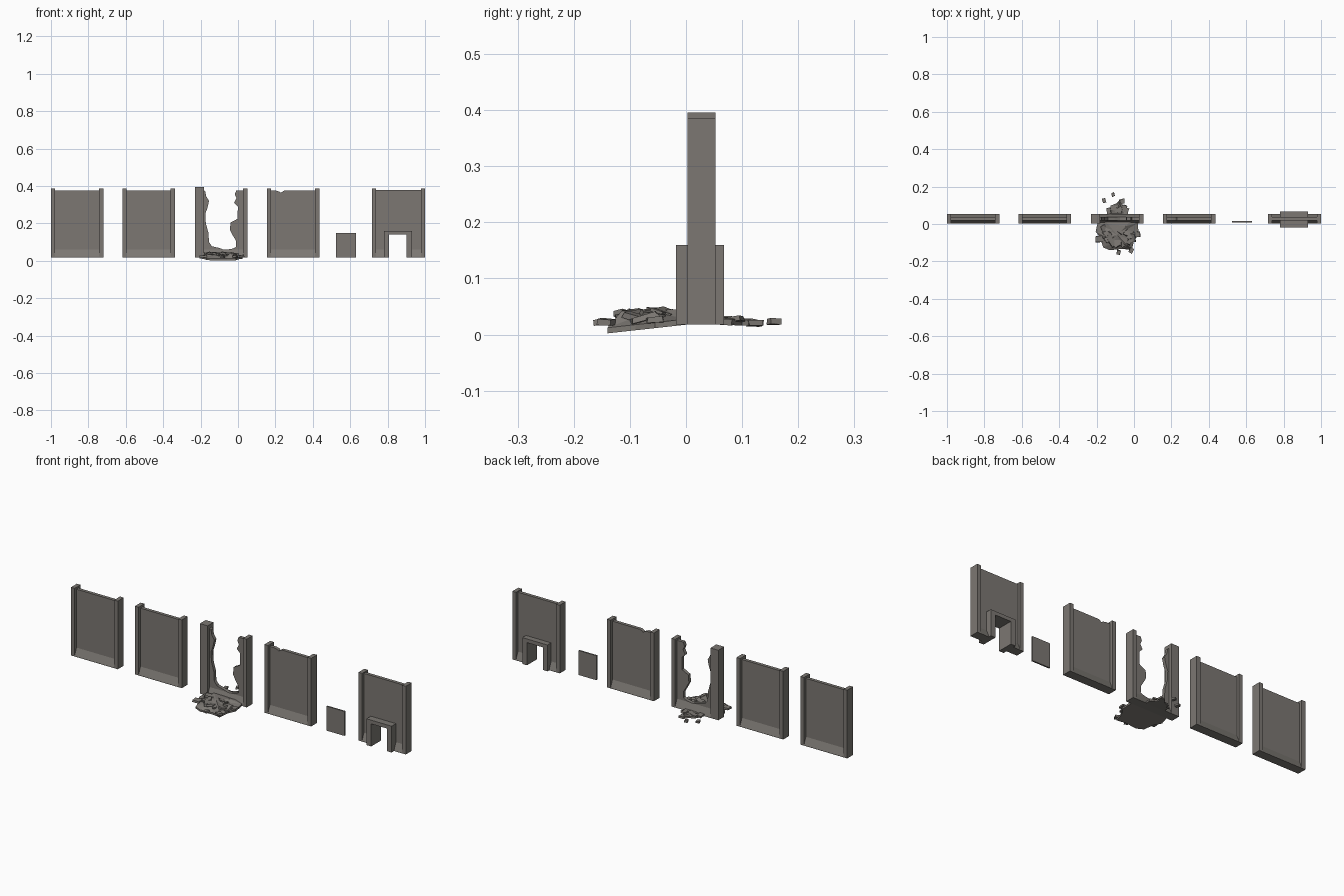
import bpy, bmesh, math, random
from mathutils import Matrix, Vector, Euler

if "Cube" in bpy.data.objects:
    bpy.data.objects.remove(bpy.data.objects["Cube"])

random.seed(4)
stone = bpy.data.materials.new("grey_brown_stone")
stone.diffuse_color = (0.2, 0.186, 0.17, 1)
stone.use_nodes = True
stone.node_tree.nodes["Principled BSDF"].inputs["Base Color"].default_value = stone.diffuse_color

Y0, Y1 = 0.003, 0.053      # full wall depth
P0, P1 = 0.019, 0.037      # thin panel depth
Z0, POST = 0.018, 0.022    # wall foot, post width


def finish(name, bm):
    bmesh.ops.recalc_face_normals(bm, faces=bm.faces)
    me = bpy.data.meshes.new(name)
    bm.to_mesh(me)
    bm.free()
    me.materials.append(stone)
    ob = bpy.data.objects.new(name, me)
    bpy.context.collection.objects.link(ob)
    return ob


def prism(name, pts, axis, a, b):
    """Extrude a 2D outline: axis 'y' takes (x, z), axis 'x' takes (y, z)."""
    bm = bmesh.new()
    put = (lambda p, t: (p[0], t, p[1])) if axis == 'y' else (lambda p, t: (t, p[0], p[1]))
    lo = [bm.verts.new(put(p, a)) for p in pts]
    hi = [bm.verts.new(put(p, b)) for p in pts]
    bm.faces.new(lo)
    bm.faces.new(hi)
    for i in range(len(pts)):
        j = (i + 1) % len(pts)
        bm.faces.new((lo[i], lo[j], hi[j], hi[i]))
    return finish(name, bm)


def box(name, x0, x1, y0, y1, z0, z1):
    return prism(name, [(x0, z0), (x1, z0), (x1, z1), (x0, z1)], 'y', y0, y1)


def sloped_base(name, x0, x1):
    prism(name, [(Y0, Z0), (Y1, Z0), (Y1, 0.022), (P1, 0.06), (P0, 0.06), (Y0, 0.022)], 'x', x0, x1)


def posts(name, x0, x1, left=POST, left_top=0.386):
    box(name + "_left_post", x0, x0 + left, Y0, Y1, Z0, left_top)
    box(name + "_right_post", x1 - POST, x1, Y0, Y1, Z0, 0.386)


# Intact walls (the third has a chipped top edge)
chip = [(0.247, 0.375), (0.238, 0.370), (0.229, 0.364), (0.222, 0.370), (0.205, 0.375)]
for name, x0, notch in (("wall_a", -1.0, []), ("wall_b", -0.618, []), ("chipped_wall", 0.155, chip)):
    x1 = x0 + 0.28
    posts(name, x0, x1)
    a, b = x0 + POST, x1 - POST
    prism(name + "_panel", [(a, Z0), (b, Z0), (b, 0.375)] + notch + [(a, 0.375)], 'y', P0, P1)
    sloped_base(name + "_base", a, b)

# Broken wall: heavy left post and jagged remains
posts("broken_wall", -0.23, 0.05, left=0.047, left_top=0.396)
prism("broken_wall_remains",
      [(-0.19, Z0), (0.035, Z0), (0.035, 0.375), (-0.01, 0.375), (-0.017, 0.355), (-0.008, 0.335),
       (-0.021, 0.31), (-0.001, 0.29), (-0.002, 0.225), (-0.04, 0.205), (-0.043, 0.165),
       (-0.03, 0.14), (-0.012, 0.11), (-0.01, 0.075), (-0.03, 0.065), (-0.07, 0.058), (-0.105, 0.07),
       (-0.14, 0.078), (-0.155, 0.1), (-0.158, 0.15), (-0.172, 0.2), (-0.175, 0.25),
       (-0.163, 0.285), (-0.155, 0.32), (-0.17, 0.345), (-0.175, 0.372), (-0.19, 0.38)], 'y', P0, P1)
sloped_base("broken_wall_base", -0.19, 0.035)

# Doorway wall, panel cut around the opening
x0, x1, d0, d1 = 0.717, 1.0, 0.808, 0.902
posts("doorway_wall", x0, x1)
a, b = x0 + POST, x1 - POST
prism("doorway_wall_panel", [(a, Z0), (d0, Z0), (d0, 0.14), (d1, 0.14), (d1, Z0), (b, Z0),
                             (b, 0.38), (a, 0.38)], 'y', P0, P1)
sloped_base("doorway_base_left", a, d0 - 0.01)
sloped_base("doorway_base_right", d1 + 0.01, b)
prism("door_frame", [(0.78, Z0), (d0, Z0), (d0, 0.14), (d1, 0.14), (d1, Z0), (0.93, Z0),
                     (0.93, 0.16), (0.78, 0.16)], 'y', -0.018, 0.068)

# Loose door leaf
box("door_leaf", 0.525, 0.631, 0.007, 0.015, Z0, 0.15)


def mound(name, outline, under, peak):
    """Low faceted heap: outline ring, jittered shoulder ring, peak, flat slanted underside."""
    bm = bmesh.new()
    c = Vector((sum(p[0] for p in outline), sum(p[1] for p in outline))) / len(outline)
    low, rim, mid = [], [], []
    for x, y in outline:
        low.append(bm.verts.new((x, y, under(y))))
        rim.append(bm.verts.new((x, y, under(y) + 0.01)))
        k = random.uniform(0.45, 0.7)
        mid.append(bm.verts.new((c.x + (x - c.x) * k, c.y + (y - c.y) * k, peak * random.uniform(0.7, 0.98))))
    top = bm.verts.new((c.x, c.y, peak))
    bm.faces.new(low)
    n = len(outline)
    for i in range(n):
        j = (i + 1) % n
        bm.faces.new((low[i], low[j], rim[j], rim[i]))
        bm.faces.new((rim[i], rim[j], mid[j]))
        bm.faces.new((rim[i], mid[j], mid[i]))
        bm.faces.new((mid[i], mid[j], top))
    finish(name, bm)


# Rubble heaps in front of and behind the gap
mound("front_rubble_heap",
      [(-0.165, -0.125), (-0.13, -0.14), (-0.06, -0.133), (-0.012, -0.14), (0.0, -0.09), (0.025, -0.055),
       (0.02, 0.005), (0.0, 0.035), (-0.17, 0.035), (-0.195, 0.005), (-0.205, -0.04), (-0.18, -0.075)],
      lambda y: 0.0175 + 0.11 * y, 0.046)
mound("back_rubble_heap",
      [(-0.15, 0.04), (-0.03, 0.04), (-0.035, 0.085), (-0.06, 0.1), (-0.07, 0.135), (-0.095, 0.11),
       (-0.12, 0.1), (-0.14, 0.07)], lambda y: 0.02 - 0.04 * y, 0.03)


def chunk(name, x, y, z, sx, sy, sz, tilt):
    """Tilted block with irregular corners."""
    bm = bmesh.new()
    bmesh.ops.create_cube(bm, size=1)
    rot = Euler((random.uniform(-tilt, tilt), random.uniform(-tilt, tilt), random.uniform(0, math.pi))).to_matrix()
    for v in bm.verts:
        p = Vector(v.co[i] * (sx, sy, sz)[i] * random.uniform(0.8, 1.1) for i in range(3))
        v.co = rot @ p + Vector((x, y, z))
    finish(name, bm)


# Scattered stones clear of the heaps
for i, (x, y, z, s) in enumerate([(-0.16, 0.125, 0.021, 0.024), (-0.112, 0.157, 0.023, 0.02),
                                  (-0.065, 0.122, 0.02, 0.03), (-0.083, -0.152, 0.022, 0.024),
                                  (-0.015, -0.142, 0.022, 0.026), (0.015, -0.055, 0.026, 0.036),
                                  (-0.185, -0.08, 0.024, 0.04), (-0.045, 0.075, 0.023, 0.034)]):
    chunk(f"loose_stone_{i + 1}", x, y, z, s, s * 0.85, 0.011, 0.1)

# Slabs lying on the heaps
for i in range(16):
    ang = i * 2.4
    r = 0.35 + 0.5 * random.random()
    chunk(f"heap_slab_{i + 1}", -0.09 + 0.105 * r * math.cos(ang), -0.06 + 0.075 * r * math.sin(ang),
          0.046 - 0.019 * r, random.uniform(0.03, 0.05), random.uniform(0.02, 0.035), 0.011, 0.3)
for i in range(4):
    chunk(f"back_slab_{i + 1}", -0.135 + 0.027 * i, 0.07 + 0.015 * (i % 2), 0.026, 0.035, 0.024, 0.009, 0.25)
